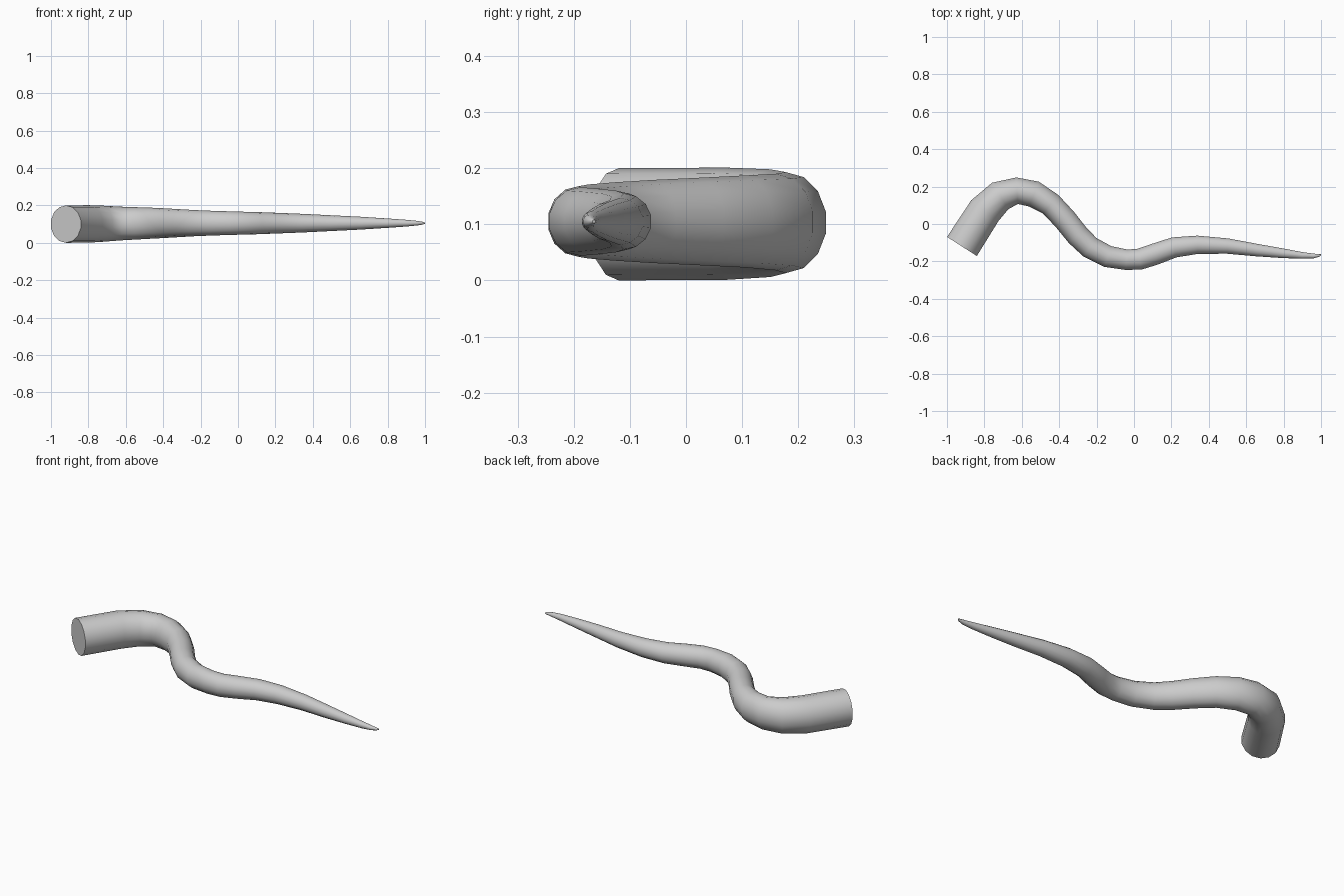
import bpy, bmesh, math
from mathutils import Vector

if "Cube" in bpy.data.objects:
    bpy.data.objects.remove(bpy.data.objects["Cube"])

SIDES = 14
# centre line and section: x, y, half width, half height
STATIONS = [
    (-.92, -.12, .097, .1), (-.797, .072, .094, .1), (-.715, .15, .085, .096),
    (-.625, .178, .073, .09), (-.535, .16, .073, .086), (-.445, .105, .066, .082),
    (-.37, .025, .065, .078), (-.302, -.06, .064, .074), (-.235, -.125, .062, .07),
    (-.14, -.174, .060, .066), (-.04, -.191, .056, .063), (.03, -.188, .058, .061),
    (.11, -.162, .059, .059), (.215, -.125, .056, .055), (.34, -.111, .050, .050),
    (.5, -.118, .042, .042), (.66, -.14, .034, .034), (.8, -.157, .026, .025),
    (.9, -.168, .018, .018), (.96, -.171, .013, .012), (.99, -.168, .007, .007),
    (1.0, -.164, .003, .003)]

bm = bmesh.new()
rings = []
last = len(STATIONS) - 1
for i, (x, y, w, h) in enumerate(STATIONS):
    a, b = STATIONS[max(i - 1, 0)], STATIONS[min(i + 1, last)]
    tangent = Vector((b[0] - a[0], b[1] - a[1], 0)).normalized()
    side = Vector((-tangent.y, tangent.x, 0))
    centre = Vector((x, y, .1 + .005 * min(1, i / 5)))
    ring = []
    for k in range(SIDES):
        t = 2 * math.pi * (k + .5) / SIDES
        ring.append(bm.verts.new(centre + side * w * math.cos(t)
                                 + Vector((0, 0, h * math.sin(t)))))
    rings.append(ring)

# skin between the rings, then close both ends
for r0, r1 in zip(rings, rings[1:]):
    for k in range(SIDES):
        n = (k + 1) % SIDES
        bm.faces.new((r0[k], r0[n], r1[n], r1[k]))
bm.faces.new(rings[0])
bm.faces.new(rings[-1])
bmesh.ops.recalc_face_normals(bm, faces=bm.faces[:])

mesh = bpy.data.meshes.new("tentacle")
bm.to_mesh(mesh)
bm.free()
tentacle = bpy.data.objects.new("tentacle", mesh)
bpy.context.collection.objects.link(tentacle)

# smooth skin with a crisp cut end
bpy.context.view_layer.objects.active = tentacle
tentacle.select_set(True)
bpy.ops.object.shade_smooth_by_angle(angle=math.radians(60))
